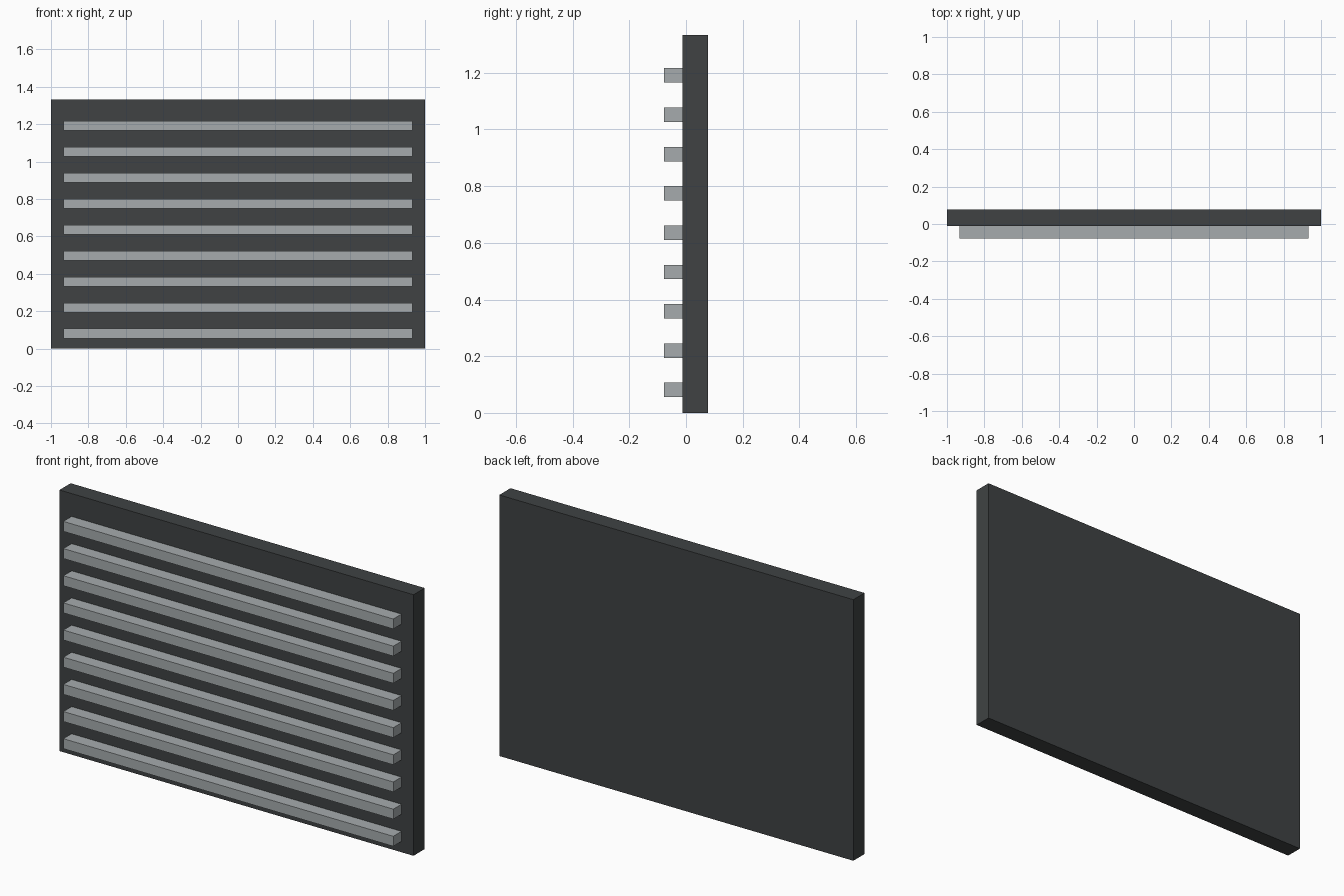
import bpy

if "Cube" in bpy.data.objects:
    bpy.data.objects.remove(bpy.data.objects["Cube"])


def material(name, color):
    m = bpy.data.materials.new(name)
    m.diffuse_color = color
    m.use_nodes = True
    m.node_tree.nodes["Principled BSDF"].inputs["Base Color"].default_value = m.diffuse_color
    return m


def box(name, lo, hi, mat):
    center = [(a + b) / 2 for a, b in zip(lo, hi)]
    bpy.ops.mesh.primitive_cube_add(size=1, location=center)
    ob = bpy.context.object
    ob.name = name
    ob.scale = [b - a for a, b in zip(lo, hi)]
    bpy.ops.object.transform_apply(location=False, rotation=False, scale=True)
    ob.data.materials.append(mat)
    return ob


dark = material("dark_grey", (0.05, 0.055, 0.057, 1))
light = material("light_grey", (0.38, 0.41, 0.42, 1))

FRONT, BACK, JOIN = -0.078, 0.078, -0.012
HEIGHT = 1.333

# Back panel
box("back_panel", (-1, JOIN, 0), (1, BACK, HEIGHT), dark)

# Nine evenly spaced horizontal slats
SLATS, FIRST, PITCH, THICK = 9, 0.081, 0.1387, 0.051
for i in range(SLATS):
    z = FIRST + i * PITCH
    box(f"slat_{i + 1}", (-0.932, FRONT, z - THICK / 2),
        (0.932, JOIN, z + THICK / 2), light)
